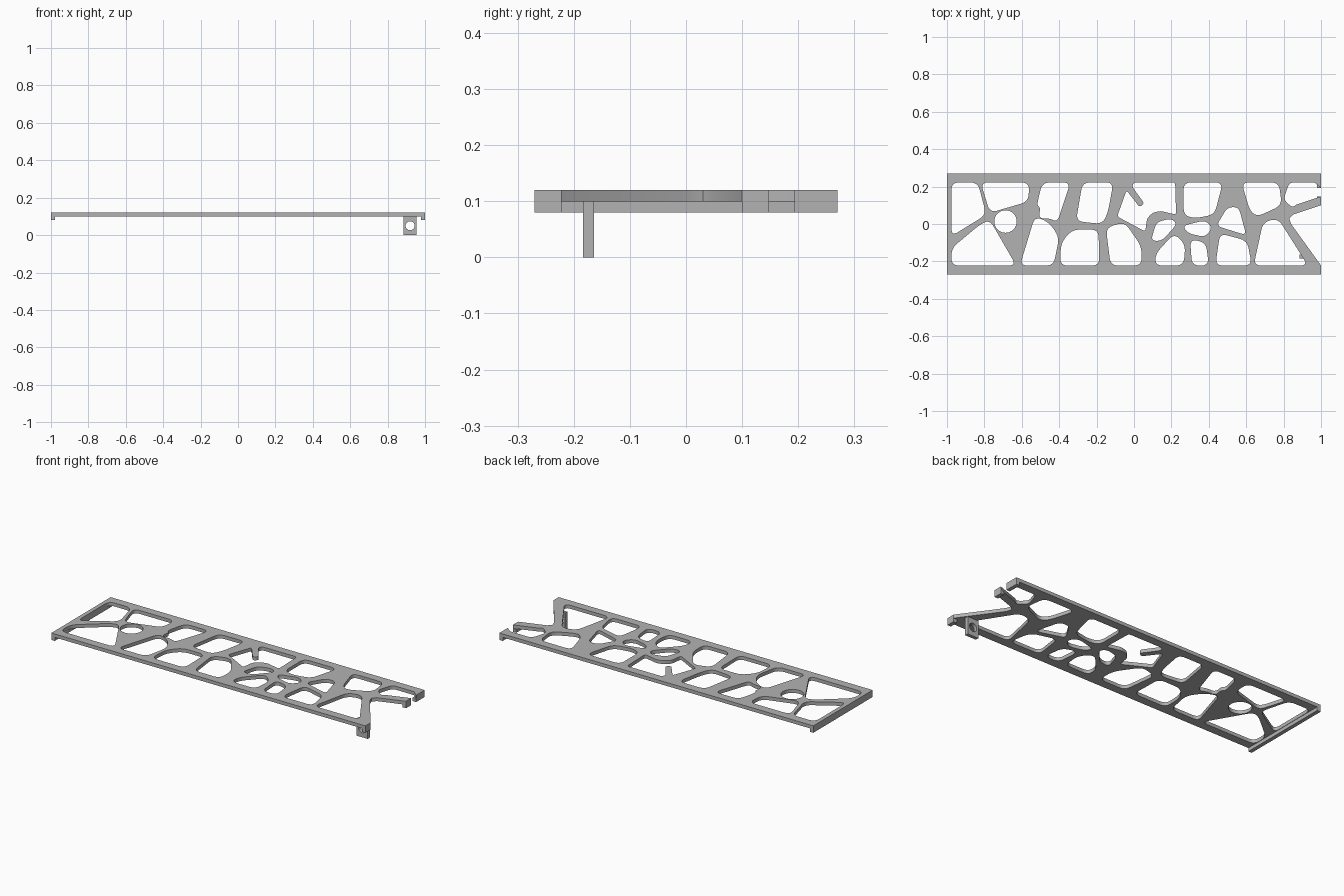
import bpy
import bmesh
import math
from mathutils import Vector

cube = bpy.data.objects.get("Cube")
if cube:
    bpy.data.objects.remove(cube, do_unlink=True)

# Shared dimensions
HALF_LENGTH, HALF_WIDTH = 1.0, 0.27
RAIL = 0.222            # inner edge of both long rails
DECK_BOTTOM, DECK_TOP = 0.1, 0.12
LIP_BOTTOM, LIP_DEPTH = 0.08, 0.022
END = -0.976            # inner edge of the closed end

grey = bpy.data.materials.new("plain_grey")
grey.use_nodes = True
colour = (0.45, 0.45, 0.45, 1)
grey.diffuse_color = colour
grey.node_tree.nodes["Principled BSDF"].inputs["Base Color"].default_value = colour


def rounded(points, radius, steps=6):
    """Soften each corner of a polygon with a short quadratic arc."""
    corners = [Vector(p) for p in points]
    path = []
    for i, corner in enumerate(corners):
        before = corners[i - 1] - corner
        after = corners[(i + 1) % len(corners)] - corner
        start = corner + before.normalized() * min(radius, before.length * 0.48)
        finish = corner + after.normalized() * min(radius, after.length * 0.48)
        for s in range(steps + 1):
            t = s / steps
            path.append(start * (1 - t) ** 2 + corner * 2 * t * (1 - t) + finish * t * t)
    return path


def circle(x, y, radius, sides=32):
    angles = [math.tau * i / sides for i in range(sides)]
    return [Vector((x + radius * math.cos(a), y + radius * math.sin(a))) for a in angles]


def pierced_plate(name, loops, thickness):
    """Fill an outline with holes and extrude it both ways about its plane."""
    curve = bpy.data.curves.new(name + "_profile", "CURVE")
    curve.dimensions = "2D"
    curve.fill_mode = "BOTH"
    curve.extrude = thickness / 2
    for loop in loops:
        spline = curve.splines.new("POLY")
        spline.points.add(len(loop) - 1)
        for point, co in zip(spline.points, loop):
            point.co = (co[0], co[1], 0, 1)
        spline.use_cyclic_u = True
    helper = bpy.data.objects.new(name + "_profile", curve)
    bpy.context.collection.objects.link(helper)
    bpy.context.view_layer.update()
    mesh = bpy.data.meshes.new_from_object(helper)
    bpy.data.objects.remove(helper, do_unlink=True)
    bpy.data.curves.remove(curve)
    bm = bmesh.new()
    bm.from_mesh(mesh)
    bmesh.ops.remove_doubles(bm, verts=bm.verts, dist=0.00005)
    bmesh.ops.recalc_face_normals(bm, faces=bm.faces)
    bm.to_mesh(mesh)
    bm.free()
    mesh.name = name
    mesh.materials.clear()
    mesh.materials.append(grey)
    plate = bpy.data.objects.new(name, mesh)
    bpy.context.collection.objects.link(plate)
    bpy.ops.object.select_all(action="DESELECT")
    plate.select_set(True)
    bpy.context.view_layer.objects.active = plate
    bpy.ops.object.shade_smooth_by_angle(angle=math.radians(35))
    return plate


def box(name, low, high):
    mesh = bpy.data.meshes.new(name)
    bm = bmesh.new()
    bmesh.ops.create_cube(bm, size=1)
    low, high = Vector(low), Vector(high)
    for v in bm.verts:
        v.co = (low + high) / 2 + v.co * (high - low)
    bm.to_mesh(mesh)
    bm.free()
    mesh.materials.append(grey)
    bpy.context.collection.objects.link(bpy.data.objects.new(name, mesh))


# Cells that open onto the upper rail: rail start, rail end, then the inner corners
upper_cells = [
    (END, -0.835, [(-0.79, 0.05), (END, -0.065)]),
    (-0.82, -0.56, [(-0.565, 0.12), (-0.77, 0.06)]),
    (-0.49, -0.34, [(-0.41, 0.01), (-0.45, 0.03), (-0.51, 0.03), (-0.50, 0.09), (-0.52, 0.1)]),
    (-0.275, -0.11, [(-0.14, 0.06), (-0.17, 0), (-0.31, 0.015)]),
    (0.265, 0.475, [(0.43, 0.05), (0.32, 0.03), (0.265, 0.05)]),
    (0.575, 0.775, [(0.79, 0.1), (0.66, 0.04), (0.62, 0.07)]),
]

# Cells that open onto the lower rail
lower_cells = [
    (END, -0.63, [(-0.77, 0.02), (-0.82, 0), (END, -0.13)]),
    (-0.61, -0.43, [(-0.40, -0.07), (-0.455, 0.01), (-0.53, 0.04)]),
    (-0.395, -0.185, [(-0.19, -0.03), (-0.33, -0.03), (-0.39, -0.1)]),
    (-0.125, 0.04, [(0.04, -0.12), (-0.05, 0.01), (-0.15, -0.02)]),
    (0.115, 0.265, [(0.275, -0.11), (0.215, -0.05), (0.115, -0.16)]),
    (0.31, 0.4, [(0.385, -0.1), (0.30, -0.08)]),
    (0.435, 0.63, [(0.605, -0.09), (0.46, -0.05)]),
    (0.64, 0.93, [(0.77, 0.03), (0.69, 0.01)]),
]

# Cells closed on every side
inner_cells = [
    [(0.12, 0.01), (0.2, 0.03), (0.23, 0), (0.15, -0.09), (0.09, -0.09)],
    [(0.26, -0.01), (0.38, 0.02), (0.42, -0.02), (0.38, -0.07), (0.29, -0.05)],
    [(0.5, 0.09), (0.56, 0.09), (0.6, -0.06), (0.44, -0.01)],
]

# Large cell with the broken strut reaching into it
broken_cell = [(0, RAIL), (0.22, RAIL), (0.225, 0.05), (0.14, 0.07), (0.1, 0.06), (0.07, 0.03),
               (0.06, -0.04), (-0.09, 0.04), (-0.04, 0.18), (0.03, 0.09), (0.055, 0.11), (-0.01, 0.2)]

cells = [rounded([(a, RAIL), (b, RAIL)] + rest, 0.04) for a, b, rest in upper_cells]
cells += [rounded([(a, -RAIL), (b, -RAIL)] + rest, 0.04) for a, b, rest in lower_cells]
cells += [rounded(cell, 0.03) for cell in inner_cells]
cells.append(rounded(broken_cell, 0.015))
cells.append(circle(-0.687, 0.013, 0.06))

# Deck outline, notched at the open end
STRUT_LOW, STRUT_HIGH, GAP_HIGH = 0.1, 0.148, 0.193
L, W = HALF_LENGTH, HALF_WIDTH
upper_notch = [(L, GAP_HIGH)] + rounded(
    [(0.98, RAIL), (0.83, RAIL), (0.8, 0.13), (0.85, 0.085)], 0.025)[4:] + [(L, STRUT_HIGH)]
lower_notch = [(L, STRUT_LOW), (0.85, 0.05), (0.83, 0.03), (0.84, 0), (L, -RAIL)]
outline = [(-L, -W), (-L, W), (L, W)] + upper_notch + lower_notch + [(L, -W)]

deck = pierced_plate("deck", [outline] + cells, DECK_TOP - DECK_BOTTOM)
deck.location.z = (DECK_TOP + DECK_BOTTOM) / 2

# Downturned lips at both ends
box("closed_end_lip", (-L, -W, LIP_BOTTOM), (-L + LIP_DEPTH, W, DECK_BOTTOM))
for name, low, high in [("front_rail_lip", -W, -RAIL),
                        ("strut_lip", STRUT_LOW, STRUT_HIGH),
                        ("back_rail_lip", GAP_HIGH, W)]:
    box(name, (L - LIP_DEPTH, low, LIP_BOTTOM), (L, high, DECK_BOTTOM))

# Hanging tab with a round eye
tab_left, tab_right, tab_thickness = 0.885, 0.955, 0.02
tab_outline = [(tab_left, 0), (tab_right, 0), (tab_right, DECK_BOTTOM), (tab_left, DECK_BOTTOM)]
tab = pierced_plate("hanging_tab", [tab_outline, circle(0.92, 0.05, 0.024)], tab_thickness)
tab.rotation_euler.x = math.radians(90)
tab.location.y = -0.174
